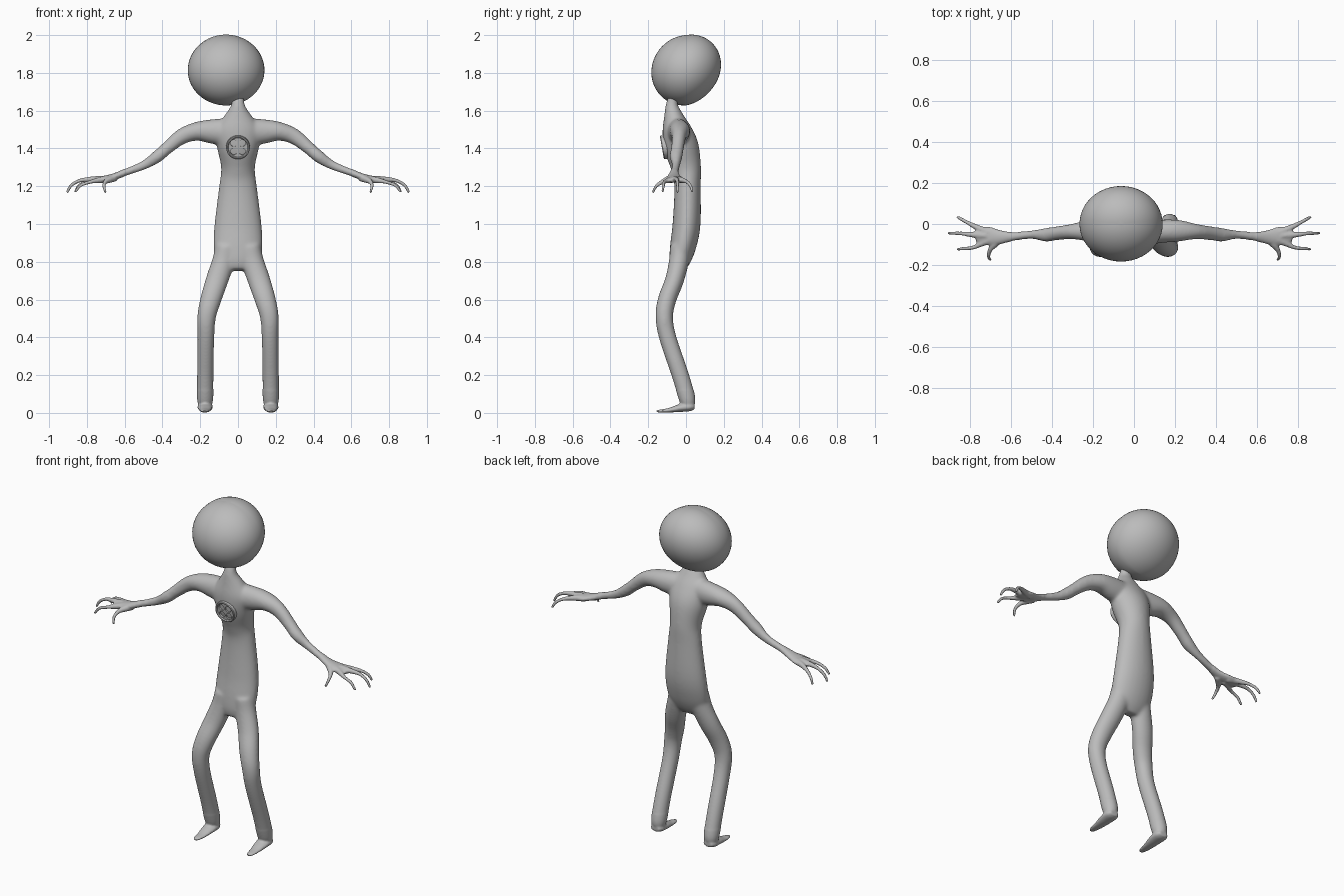
import bpy, bmesh, math
from mathutils import Vector, Matrix

cube = bpy.data.objects.get("Cube")
if cube:
    bpy.data.objects.remove(cube, do_unlink=True)

grey = bpy.data.materials.new("plain grey")
grey.use_nodes = True
grey.diffuse_color = (0.5, 0.5, 0.5, 1)
grey.node_tree.nodes["Principled BSDF"].inputs["Base Color"].default_value = (0.5, 0.5, 0.5, 1)


def make_object(name, bm):
    bmesh.ops.recalc_face_normals(bm, faces=bm.faces)
    mesh = bpy.data.meshes.new(name)
    bm.to_mesh(mesh)
    bm.free()
    mesh.materials.append(grey)
    obj = bpy.data.objects.new(name, mesh)
    bpy.context.collection.objects.link(obj)
    return obj


def select_only(obj):
    bpy.ops.object.select_all(action='DESELECT')
    obj.select_set(True)
    bpy.context.view_layer.objects.active = obj


def smooth_path(keys, steps=5):
    """Catmull-Rom interpolation of section keys."""
    out = []
    for i in range(len(keys) - 1):
        a, b, c, d = (keys[max(0, min(len(keys) - 1, i + k))] for k in (-1, 0, 1, 2))
        for n in range(steps):
            t = n / steps
            out.append([q + 0.5 * t * (r - p + t * (2 * p - 5 * q + 4 * r - s + t * (3 * (q - r) + s - p)))
                        for p, q, r, s in zip(a, b, c, d)])
    return out + [list(keys[-1])]


def tube(bm, keys, ref, side=1, sides=24):
    """Loft ellipses (x, y, z, radius along ref, other radius) along a path."""
    path = smooth_path([(k[0] * side, *k[1:]) for k in keys])
    pts = [Vector(p[:3]) for p in path]
    rings = []
    for i, p in enumerate(path):
        tangent = (pts[min(i + 1, len(pts) - 1)] - pts[max(i - 1, 0)]).normalized()
        u = (ref - tangent * ref.dot(tangent)).normalized()
        v = tangent.cross(u)
        rings.append([bm.verts.new(pts[i] + u * p[3] * math.cos(a) + v * p[4] * math.sin(a))
                      for a in (2 * math.pi * k / sides for k in range(sides))])
    for r0, r1 in zip(rings, rings[1:]):
        for k in range(sides):
            n = (k + 1) % sides
            bm.faces.new((r0[k], r0[n], r1[n], r1[k]))
    bm.faces.new(rings[0][::-1])
    bm.faces.new(rings[-1])


X, Y, Z = Vector((1, 0, 0)), Vector((0, 1, 0)), Vector((0, 0, 1))
bm = bmesh.new()

# Torso and neck
tube(bm, [(0, y, z, rx, ry) for z, y, rx, ry in (
    (1.69, -.06, .032, .025), (1.63, -.075, .037, .033), (1.57, -.066, .075, .052),
    (1.5, -.05, .12, .077), (1.41, -.025, .112, .092), (1.3, 0, .09, .08),
    (1.2, .008, .1, .07), (1, .003, .125, .074), (.88, -.016, .13, .069),
    (.8, -.035, .115, .055), (.755, -.045, .07, .035))], X)

leg = [(.06, -.03, .88, .06, .055), (.078, -.038, .8, .06, .053), (.112, -.062, .7, .06, .05),
       (.144, -.1, .6, .056, .049), (.166, -.115, .51, .05, .047), (.17, -.097, .4, .045, .046),
       (.173, -.03, .2, .044, .046), (.174, .005, .08, .043, .044), (.174, .013, .035, .034, .032)]
foot = [(.174, .045, .032, .026, .014), (.174, .02, .032, .04, .023), (.174, -.03, .026, .038, .021),
        (.175, -.09, .014, .029, .012), (.176, -.135, .01, .021, .008), (.176, -.156, .008, .01, .005)]
arm = [(.04, -.045, 1.485, .06, .075), (.14, -.035, 1.49, .057, .065), (.22, -.033, 1.49, .053, .05),
       (.3, -.037, 1.462, .038, .042), (.38, -.046, 1.398, .034, .034), (.43, -.053, 1.355, .034, .033),
       (.5, -.052, 1.311, .021, .025), (.6, -.062, 1.272, .024, .019), (.66, -.064, 1.249, .036, .018),
       (.72, -.058, 1.236, .046, .017), (.77, -.055, 1.232, .032, .013)]
# Fingers and thumb: x, y, z, thickness
digits = [
    [(.7, -.045, 1.237, .02), (.76, -.02, 1.232, .015), (.81, .006, 1.222, .01),
     (.845, .025, 1.2, .009), (.862, .034, 1.168, .007)],
    [(.72, -.057, 1.237, .02), (.79, -.052, 1.236, .014), (.84, -.046, 1.229, .01),
     (.882, -.045, 1.205, .009), (.906, -.045, 1.166, .007)],
    [(.7, -.075, 1.237, .02), (.745, -.096, 1.23, .015), (.785, -.115, 1.222, .01),
     (.835, -.12, 1.203, .009), (.862, -.124, 1.168, .007)],
    [(.65, -.07, 1.245, .02), (.68, -.098, 1.235, .018), (.702, -.127, 1.222, .012),
     (.71, -.158, 1.2, .009), (.7, -.176, 1.165, .007)]]

for side in (1, -1):
    tube(bm, leg, X, side)
    tube(bm, foot, X, side)
    tube(bm, arm, Y, side)
    for digit in digits:
        tube(bm, [(*d, d[3]) for d in digit], Vector((.3, 1, .2)), side, 12)

# Fuse the limbs into one skin, then soften the joints but not the hands and feet
body = make_object("body", bm)
select_only(body)
fuse = body.modifiers.new("fuse", 'REMESH')
fuse.mode = 'VOXEL'
fuse.voxel_size = 0.006
bpy.ops.object.modifier_apply(modifier=fuse.name)
trunk = body.vertex_groups.new(name="trunk")
trunk.add([v.index for v in body.data.vertices if abs(v.co.x) < .6 and v.co.z > .12], 1, 'REPLACE')
for group, rounds in (("trunk", 30), ("", 3)):
    soften = body.modifiers.new("soften", 'SMOOTH')
    soften.factor = 0.5
    soften.iterations = rounds
    soften.vertex_group = group
bpy.ops.object.shade_smooth()

# Head: ellipsoid swelling at the upper back and flatter below it
bm = bmesh.new()
bmesh.ops.create_uvsphere(bm, u_segments=48, v_segments=32, radius=1)
for v in bm.verts:
    x, y, z = v.co
    f = 1 + (.17 if y > 0 else .06) * y * z
    v.co = (x * .203 * f - .063, y * .183 * f, z * .186 * f + 1.814)
head = make_object("head", bm)
select_only(head)
bpy.ops.object.shade_smooth()

# Chest button: rimmed disc with four holes, leaning with the chest
place = Matrix.Translation((0, -.108, 1.408)) @ Matrix.Rotation(math.radians(100), 4, 'X')
bm = bmesh.new()
profile = [(0, -.01), (.06, -.01), (.063, -.006), (.063, .016), (.06, .02), (.055, .02), (.051, .014), (0, .014)]
verts = [bm.verts.new((r, 0, h)) for r, h in profile]
edges = [bm.edges.new(pair) for pair in zip(verts, verts[1:])]
bmesh.ops.spin(bm, geom=verts + edges, axis=Z, cent=(0, 0, 0), steps=48, angle=2 * math.pi)
bmesh.ops.remove_doubles(bm, verts=bm.verts, dist=1e-5)
button = make_object("chest_button", bm)
button.matrix_world = place

bm = bmesh.new()
for sx in (1, -1):
    for sy in (1, -1):
        bmesh.ops.create_cone(bm, cap_ends=True, segments=24, radius1=.018, radius2=.018, depth=.03,
                              matrix=Matrix.Translation((sx * .022, sy * .022, .018)))
cutter = make_object("button_hole_cutter", bm)
cutter.matrix_world = place
cutter.hide_render = True
cutter.hide_viewport = True
holes = button.modifiers.new("holes", 'BOOLEAN')
holes.operation = 'DIFFERENCE'
holes.object = cutter
select_only(button)
bpy.ops.object.shade_smooth_by_angle(angle=math.radians(35))
